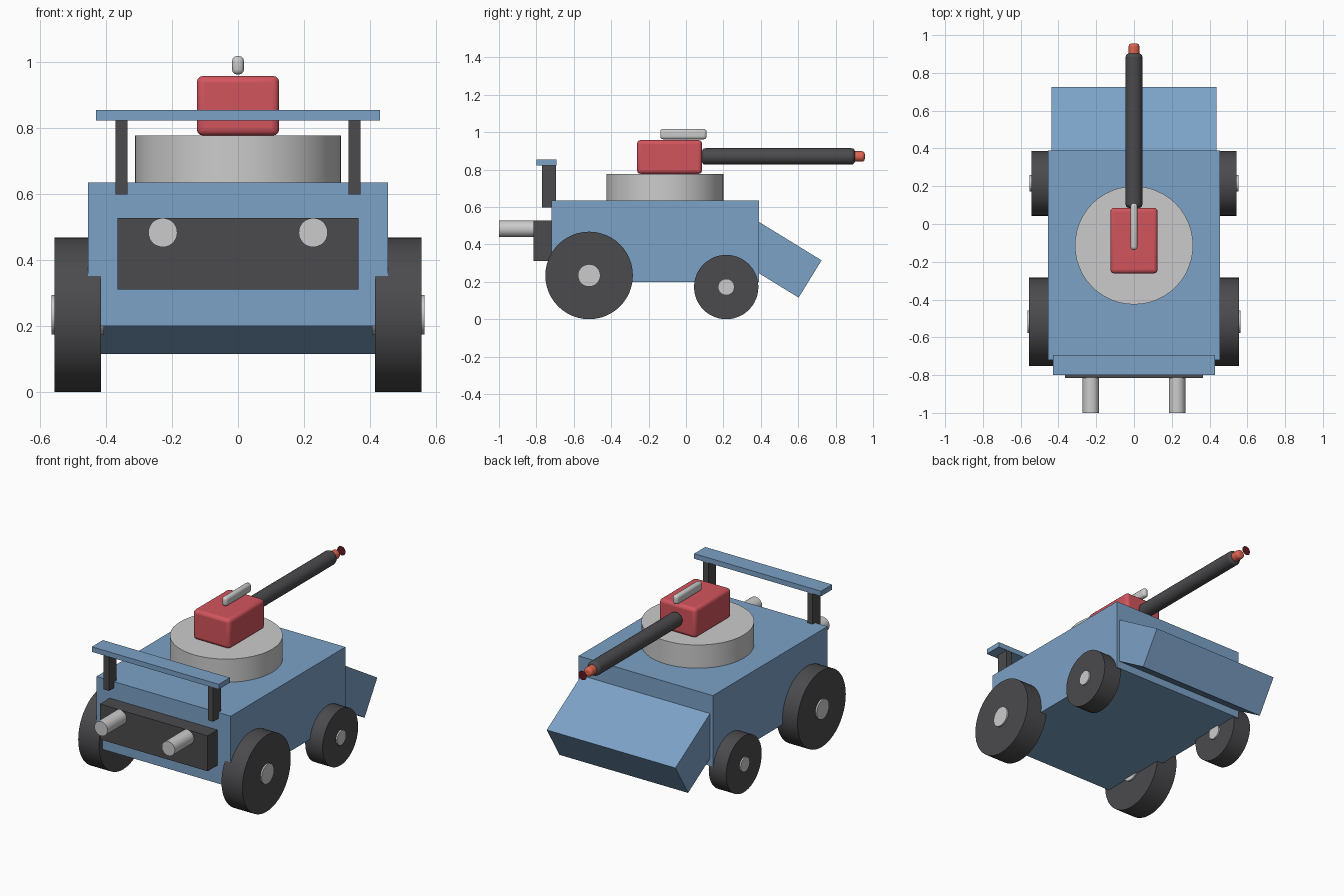
import bpy
from math import pi, atan2, cos, sin

if "Cube" in bpy.data.objects:
    bpy.data.objects.remove(bpy.data.objects["Cube"])


def material(name, rgb):
    m = bpy.data.materials.new(name)
    m.diffuse_color = (*rgb, 1)
    m.use_nodes = True
    m.node_tree.nodes["Principled BSDF"].inputs["Base Color"].default_value = m.diffuse_color
    return m


BLUE = material("blue_paint", (0.20, 0.36, 0.57))
RED = material("red_paint", (0.65, 0.09, 0.11))
DARK = material("dark_rubber", (0.07, 0.07, 0.075))
TIP = material("orange_red", (0.74, 0.13, 0.08))
BORE = material("dark_red", (0.12, 0.01, 0.015))


def finish(o, name, mat, bevel):
    o.name = name
    if mat:
        o.data.materials.append(mat)
    if bevel:
        b = o.modifiers.new("bevel", "BEVEL")
        b.width, b.segments = bevel, 3
    return o


def box(name, x, y, z, mat=None, bevel=0):
    """Box from (min, max) ranges on each axis."""
    bpy.ops.mesh.primitive_cube_add(size=1, location=[sum(r) / 2 for r in (x, y, z)])
    o = bpy.context.object
    o.scale = [r[1] - r[0] for r in (x, y, z)]
    bpy.ops.object.transform_apply(location=False, rotation=False, scale=True)
    if bevel:
        bpy.ops.object.shade_smooth_by_angle()
    return finish(o, name, mat, bevel)


def cyl(name, axis, r, a, b, at, mat=None, bevel=0):
    """Cylinder along an axis from a to b; 'at' holds the two other coordinates."""
    loc = list(at)
    loc.insert("xyz".index(axis), (a + b) / 2)
    rot = {"x": (0, pi / 2, 0), "y": (pi / 2, 0, 0), "z": (0, 0, 0)}[axis]
    bpy.ops.mesh.primitive_cylinder_add(vertices=48, radius=r, depth=abs(b - a),
                                        location=loc, rotation=rot)
    bpy.ops.object.shade_smooth_by_angle()
    return finish(bpy.context.object, name, mat, bevel)


# Hull
box("hull", (-0.455, 0.455), (-0.72, 0.39), (0.2, 0.635), BLUE)

# Sloped nose plate, tilted down and partly buried in the hull
tilt, length, thick = atan2(-0.207, 0.337), 0.5, 0.234
cy = (0.727 + 0.60) / 2 - cos(tilt) * length / 2
cz = (0.313 + 0.117) / 2 - sin(tilt) * length / 2
nose = box("nose_plate", (-0.436, 0.436), (cy - length / 2, cy + length / 2),
           (cz - thick / 2, cz + thick / 2), BLUE)
nose.rotation_euler.x = tilt

# Turret
cyl("turret_ring", "z", 0.313, 0.6, 0.777, (0, -0.113))
box("turret_block", (-0.125, 0.125), (-0.262, 0.086), (0.777, 0.958), RED, 0.02)
box("sight_rail", (-0.018, 0.018), (-0.137, 0.11), (0.962, 1.018), None, 0.015)

# Barrel, tip and floating muzzle disc
cyl("barrel", "y", 0.044, 0.085, 0.903, (0, 0.87), DARK, 0.018)
cyl("barrel_tip", "y", 0.028, 0.86, 0.956, (0, 0.87), TIP, 0.015)
bpy.ops.mesh.primitive_circle_add(vertices=32, radius=0.028, fill_type="NGON",
                                  location=(0, 1.0, 0.87), rotation=(-pi / 2, 0, 0))
finish(bpy.context.object, "muzzle_disc", BORE, 0)

# Rear engine block and spoiler
box("engine_block", (-0.365, 0.365), (-0.815, -0.715), (0.31, 0.527), DARK)
box("spoiler", (-0.43, 0.43), (-0.80, -0.693), (0.823, 0.854), BLUE)

# Mirrored parts: exhausts, spoiler posts, wheels and hubs
for s, side in ((-1, "left"), (1, "right")):
    cyl(f"exhaust_{side}", "y", 0.044, -1.0, -0.72, (s * 0.228, 0.483))
    box(f"spoiler_post_{side}", (s * 0.353 - 0.018, s * 0.353 + 0.018),
        (-0.77, -0.695), (0.598, 0.823), DARK)
    for end, y, r, inner, outer, hub in (("rear", -0.518, 0.234, 0.415, 0.556, 0.06),
                                         ("front", 0.215, 0.172, 0.425, 0.543, 0.044)):
        cyl(f"{end}_wheel_{side}", "x", r, s * inner, s * outer, (y, r), DARK)
        cyl(f"{end}_hub_{side}", "x", hub, s * (inner - 0.009), s * (outer + 0.009), (y, r))
